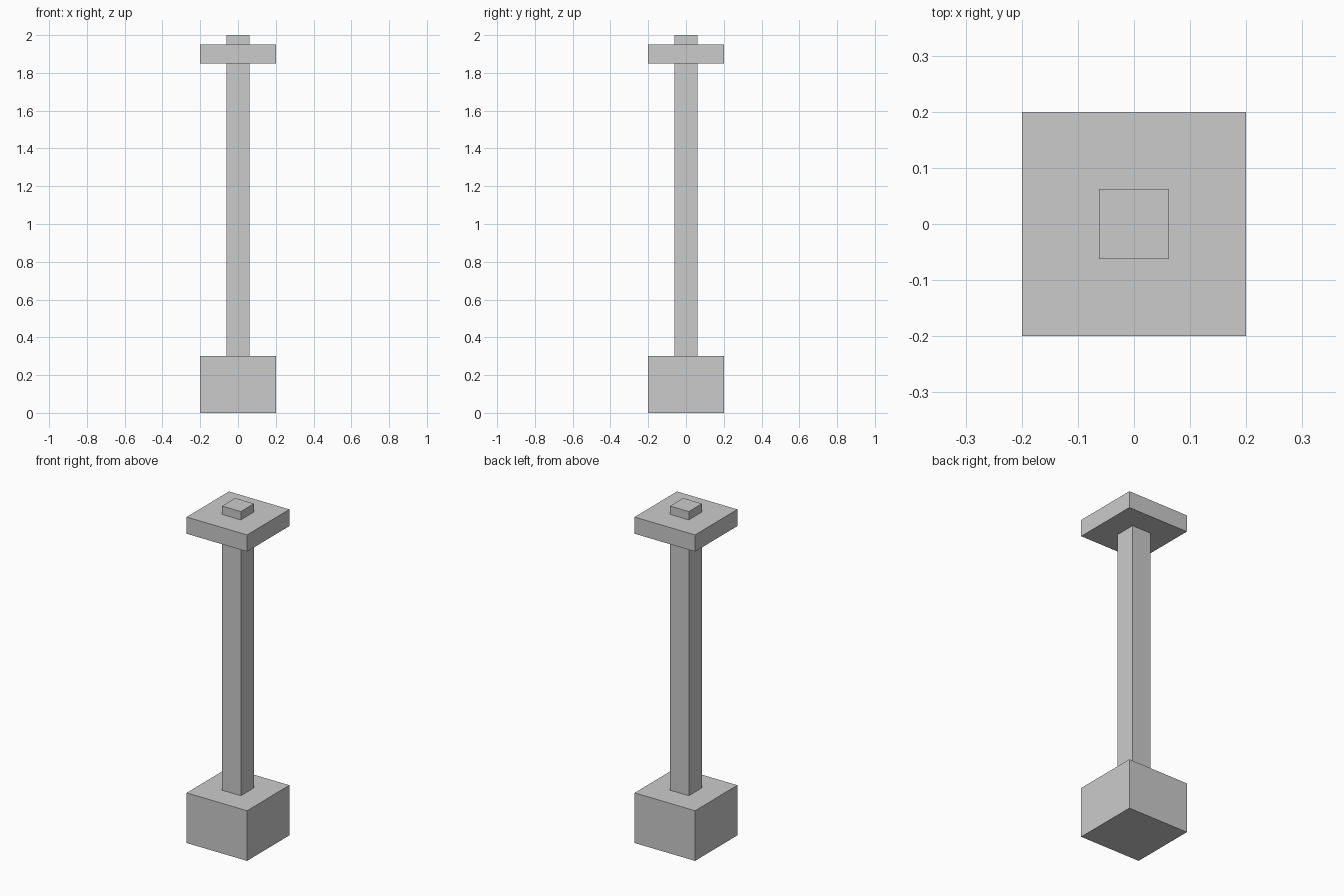
import bpy

if "Cube" in bpy.data.objects:
    bpy.data.objects.remove(bpy.data.objects["Cube"])


def box(name, width, z_low, z_high):
    """Square box centred on the z axis between two heights."""
    bpy.ops.mesh.primitive_cube_add(size=1, location=(0, 0, (z_low + z_high) / 2))
    obj = bpy.context.object
    obj.name = name
    obj.scale = (width, width, z_high - z_low)
    bpy.ops.object.transform_apply(location=False, rotation=False, scale=True)
    return obj


# Heavy square foot
box("base_block", 0.40, 0.0, 0.30)

# Slim post, passing through the top plate and ending just above it
box("post", 0.124, 0.30, 2.0)

# Flat square plate near the top
box("top_plate", 0.40, 1.85, 1.95)
